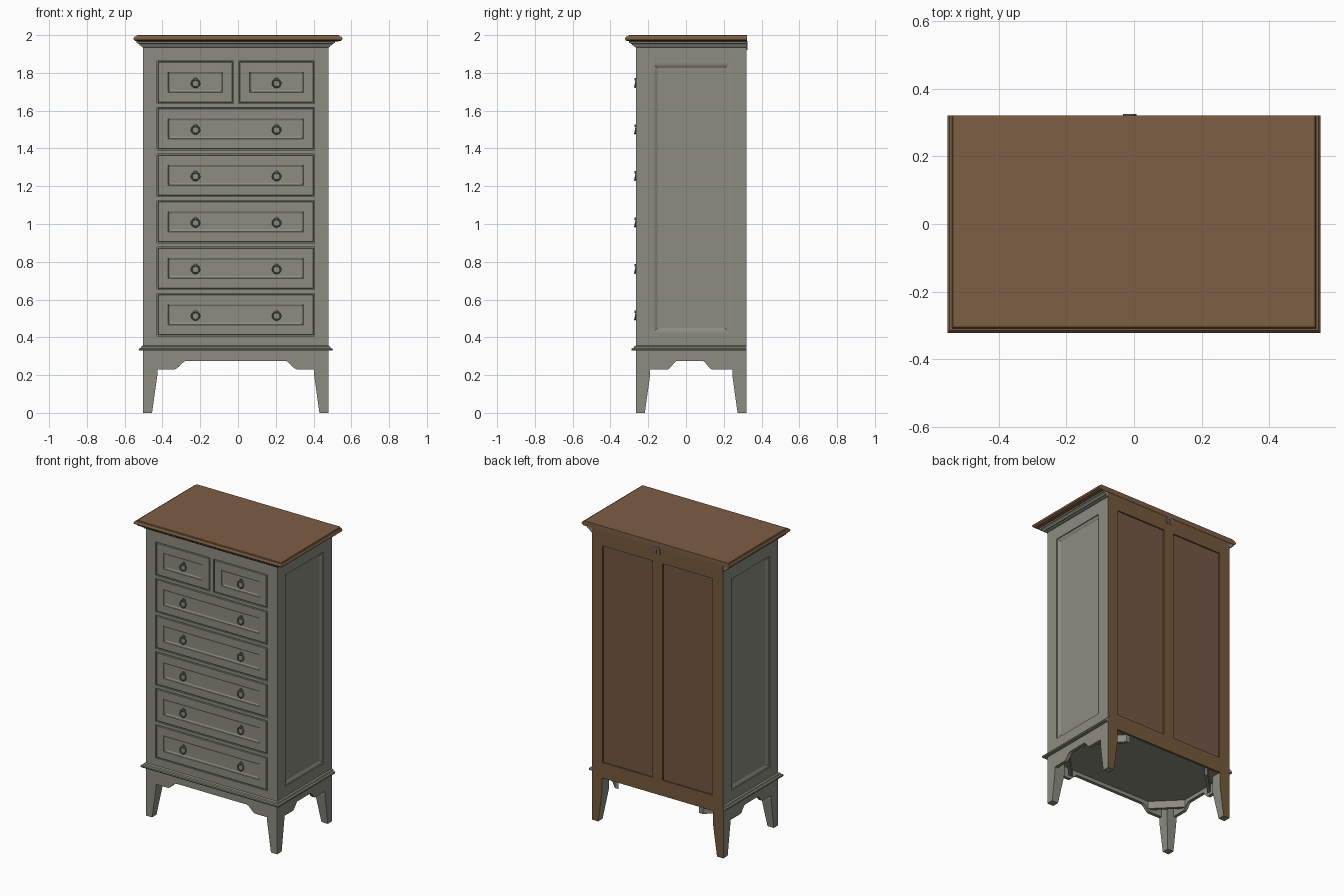
import bpy, bmesh, math
from mathutils import Vector, Matrix

if "Cube" in bpy.data.objects:
    bpy.data.objects.remove(bpy.data.objects["Cube"])

CX = -0.012            # body centre in x
HW = 0.49              # body half width
YF, YB = -0.265, 0.32  # body front and back


def material(name, col):
    m = bpy.data.materials.new(name)
    m.diffuse_color = (*col, 1)
    m.use_nodes = True
    m.node_tree.nodes["Principled BSDF"].inputs["Base Color"].default_value = m.diffuse_color
    return m


PAINT = material("grey_green_paint", (0.265, 0.265, 0.220))
TOPWOOD = material("top_wood", (0.205, 0.112, 0.058))
BACKWOOD = material("back_frame_wood", (0.180, 0.100, 0.046))
PANELWOOD = material("back_panel_wood", (0.175, 0.094, 0.060))
METAL = material("dark_metal", (0.15, 0.155, 0.145))


def finish(name, bm, *mats):
    bmesh.ops.recalc_face_normals(bm, faces=bm.faces)
    me = bpy.data.meshes.new(name)
    bm.to_mesh(me)
    bm.free()
    for m in mats:
        me.materials.append(m)
    ob = bpy.data.objects.new(name, me)
    bpy.context.collection.objects.link(ob)
    return ob


def loft(name, rings, *mats):
    """Bridge closed point rings in order and cap both ends."""
    bm = bmesh.new()
    rows = [[bm.verts.new(p) for p in r] for r in rings]
    n = len(rows[0])
    for a, b in zip(rows, rows[1:]):
        for i in range(n):
            j = (i + 1) % n
            bm.faces.new((a[i], a[j], b[j], b[i]))
    bm.faces.new(rows[0])
    bm.faces.new(rows[-1])
    return finish(name, bm, *mats)


def rect(u0, u1, v0, v1):
    return [(u0, v0), (u1, v0), (u1, v1), (u0, v1)]


def box(name, x0, x1, y0, y1, z0, z1, mat):
    return loft(name, [[(x, y, z) for x, y in rect(x0, x1, y0, y1)] for z in (z0, z1)], mat)


def panel(name, place, r, steps, mat):
    """Moulded board: steps are (inset, depth), place maps (u, v, depth) to 3D."""
    u0, u1, v0, v1 = r
    return loft(name, [[place(u, v, d) for u, v in rect(u0 + i, u1 - i, v0 + i, v1 - i)]
                       for i, d in steps], mat)


def moulding(name, x0, x1, y0, y1, profile, mat):
    """Band running round left, front and right; profile is (overhang, z)."""
    return loft(name, [[(x, y, z) for x, y in rect(x0 - o, x1 + o, y0 - o, y1)]
                       for o, z in profile], mat)


XL, XR = CX - HW, CX + HW

# carcass core
box("carcass_core", XL + 0.018, XR - 0.018, YF + 0.018, YB - 0.016, 0.30, 1.95, PAINT)

# top slab with rounded edge on three sides
moulding("top_slab", -0.553, 0.553, -0.323, 0.322,
         [(-0.025, 1.967), (-0.010, 1.969), (-0.002, 1.974), (0, 1.981), (-0.002, 1.987),
          (-0.007, 1.992), (-0.014, 1.993), (-0.017, 1.998), (-0.022, 2.0)], TOPWOOD)
# cornice and base mouldings
moulding("cornice", XL, XR, YF, YB - 0.001,
         [(0, 1.935), (0.008, 1.937), (0.010, 1.944), (0.018, 1.946), (0.022, 1.952),
          (0.030, 1.957), (0.036, 1.958), (0.036, 1.968)], PAINT)
moulding("base_moulding", XL, XR, YF, YB - 0.001,
         [(0, 0.329), (0.022, 0.329), (0.024, 0.335), (0.022, 0.341), (0.012, 0.344),
          (0.009, 0.352), (0, 0.357)], PAINT)

# front frame: stiles, rails and short divider
T, PITCH, OH = 1.864, 0.2462, 0.225
OL, OR = -0.428, 0.404
FY = (YF, YF + 0.02)
box("front_stile_left", XL + 0.0005, OL, *FY, 0.30, 1.95, PAINT)
box("front_stile_right", OR, XR - 0.0005, *FY, 0.30, 1.95, PAINT)
edges = [1.95] + [v for i in range(6) for v in (T - PITCH * i, T - PITCH * i - OH)] + [0.30]
for i in range(7):
    box("front_rail", OL, OR, *FY, edges[2 * i + 1], edges[2 * i], PAINT)
box("drawer_divider", -0.024, 0.003, *FY, T - OH, T, PAINT)


# drawer fronts, each with a recessed field
def front(u, v, d):
    return (u, YF + d, v)


DRAWER = [(0.005, 0.0185), (0.005, 0.003), (0.008, 0), (0.058, 0), (0.060, 0.004),
          (0.068, 0.008), (0.071, 0.009)]


def handle(x, z):
    bm = bmesh.new()
    # hanging ring, leaning outward at the bottom
    tilt = Matrix.Translation((x, YF - 0.001, z)) @ Matrix.Rotation(math.radians(-12), 4, 'X')
    N, K, R, r = 24, 8, 0.021, 0.0045
    vs = []
    for i in range(N):
        a = 2 * math.pi * i / N
        for k in range(K):
            b = 2 * math.pi * k / K
            q = R + r * math.cos(b)
            vs.append(bm.verts.new(tilt @ Vector((q * math.cos(a), r * math.sin(b), q * math.sin(a)))))
    for i in range(N):
        for k in range(K):
            i2, k2 = (i + 1) % N, (k + 1) % K
            bm.faces.new([vs[i * K + k], vs[i2 * K + k], vs[i2 * K + k2], vs[i * K + k2]])
    # round rosette and knob holding the ring
    for rad, depth, y in ((0.013, 0.006, YF + 0.007), (0.006, 0.018, YF + 0.001)):
        bmesh.ops.create_cone(bm, cap_ends=True, segments=16, radius1=rad, radius2=rad, depth=depth,
                              matrix=Matrix.Translation((x, y, z + 0.021)) @ Matrix.Rotation(math.pi / 2, 4, 'X'))
    ob = finish("ring_handle", bm, METAL)
    bpy.context.view_layer.objects.active = ob
    ob.select_set(True)
    bpy.ops.object.shade_smooth_by_angle(angle=math.radians(40))
    ob.select_set(False)


for i in range(6):
    top = T - PITCH * i
    spans = [(OL, -0.024), (0.003, OR)] if i == 0 else [(OL, OR)]
    for a, b in spans:
        panel("drawer_front", front, (a, b, top - OH, top), DRAWER, PAINT)
    for s in (-1, 1):
        handle(-0.0105 + s * 0.2145, top - 0.119)

# side boards, each with a recessed panel
for s, side in ((-1, "left"), (1, "right")):
    def place(u, v, d, s=s):
        return (CX + s * (HW - d), u, v)
    outer = (YF + 0.0005, YB - 0.001, 0.30, 1.95)
    field = (-0.175, 0.23, 0.425, 1.85)
    rings = [(outer, 0, 0.02), (outer, 0, 0), (field, 0, 0), (field, 0, 0.006),
             (field, 0.010, 0.008), (field, 0.024, 0.015)]
    loft("side_board_" + side,
         [[place(u, v, d) for u, v in rect(f[0] + i, f[1] - i, f[2] + i, f[3] - i)]
          for f, i, d in rings], PAINT)

# back: frame and two sunk panels
BY = (YB - 0.014, YB)
BZ0, BZ1 = 0.405, 1.865
for s in (-1, 1):
    xs = sorted((CX + s * 0.411, CX + s * 0.4895))
    box("back_stile", *xs, *BY, 0.30, 1.967, BACKWOOD)
    xs = sorted((CX + s * 0.037, CX + s * 0.412))
    box("back_panel", *xs, YB - 0.014, YB - 0.009, BZ0, BZ1, PANELWOOD)
box("back_mullion", CX - 0.037, CX + 0.037, *BY, BZ0, BZ1, BACKWOOD)
box("back_rail_top", CX - 0.411, CX + 0.411, *BY, BZ1, 1.967, BACKWOOD)
box("back_rail_bottom", CX - 0.411, CX + 0.411, *BY, 0.30, BZ0, BACKWOOD)

# tapered legs; rear legs have wood coloured backs
for sx in (-1, 1):
    for sy in (-1, 1):
        X, Y = CX + sx * HW, (YF if sy < 0 else YB)
        ob = loft("front_leg" if sy < 0 else "rear_leg",
                  [[(x, y, z) for x, y in rect(X, X - sx * w, Y, Y - sy * w)]
                   for w, z in ((0.047, 0), (0.075, 0.2), (0.075, 0.335))], PAINT, BACKWOOD)
        for f in ob.data.polygons:
            if f.normal.y > 0.9 and sy > 0 and abs(f.center.y - YB) < 0.001:
                f.material_index = 1
        # diagonal corner brace
        e, t = 0.19, 0.028
        tri = [(X - sx * 0.015, Y - sy * e), (X - sx * e, Y - sy * 0.015),
               (X - sx * (e - t), Y - sy * 0.015), (X - sx * 0.015, Y - sy * (e - t))]
        loft("corner_brace", [[(x, y, z) for x, y in tri] for z in (0.25, 0.305)], PAINT)


# aprons with an S-curved arch
def apron_outline(c, half, flat, rise):
    n = 8
    curve = [(flat + (rise - flat) * k / n, 0.23 + 0.0225 * (1 - math.cos(math.pi * k / n)))
             for k in range(n + 1)]
    right = [(half, 0.335), (half, 0.23)] + curve
    return [(c + u, z) for u, z in right] + [(c - u, z) for u, z in reversed(right)]


pts = apron_outline(CX, 0.42, 0.327, 0.26)
loft("front_apron", [[(u, y, z) for u, z in pts] for y in (YF, YF + 0.022)], PAINT)
pts = apron_outline(0.02, 0.225, 0.119, 0.066)
for s in (-1, 1):
    loft("side_apron", [[(CX + s * (HW - d), u, z) for u, z in pts] for d in (0, 0.022)], PAINT)

# wall hanger on the back: small arched bracket
arc = [math.pi * k / 10 for k in range(11)]
pts = [(CX + 0.02 * math.cos(a), 1.948 + 0.02 * math.sin(a)) for a in arc]
pts = [(CX + 0.02, 1.922)] + pts + [(CX - 0.02, 1.922), (CX - 0.009, 1.922)]
pts += [(CX + 0.009 * math.cos(a), 1.946 + 0.009 * math.sin(a)) for a in reversed(arc)]
pts += [(CX + 0.009, 1.922)]
loft("wall_hanger", [[(u, y, z) for u, z in pts] for y in (YB - 0.002, YB + 0.006)], METAL)
